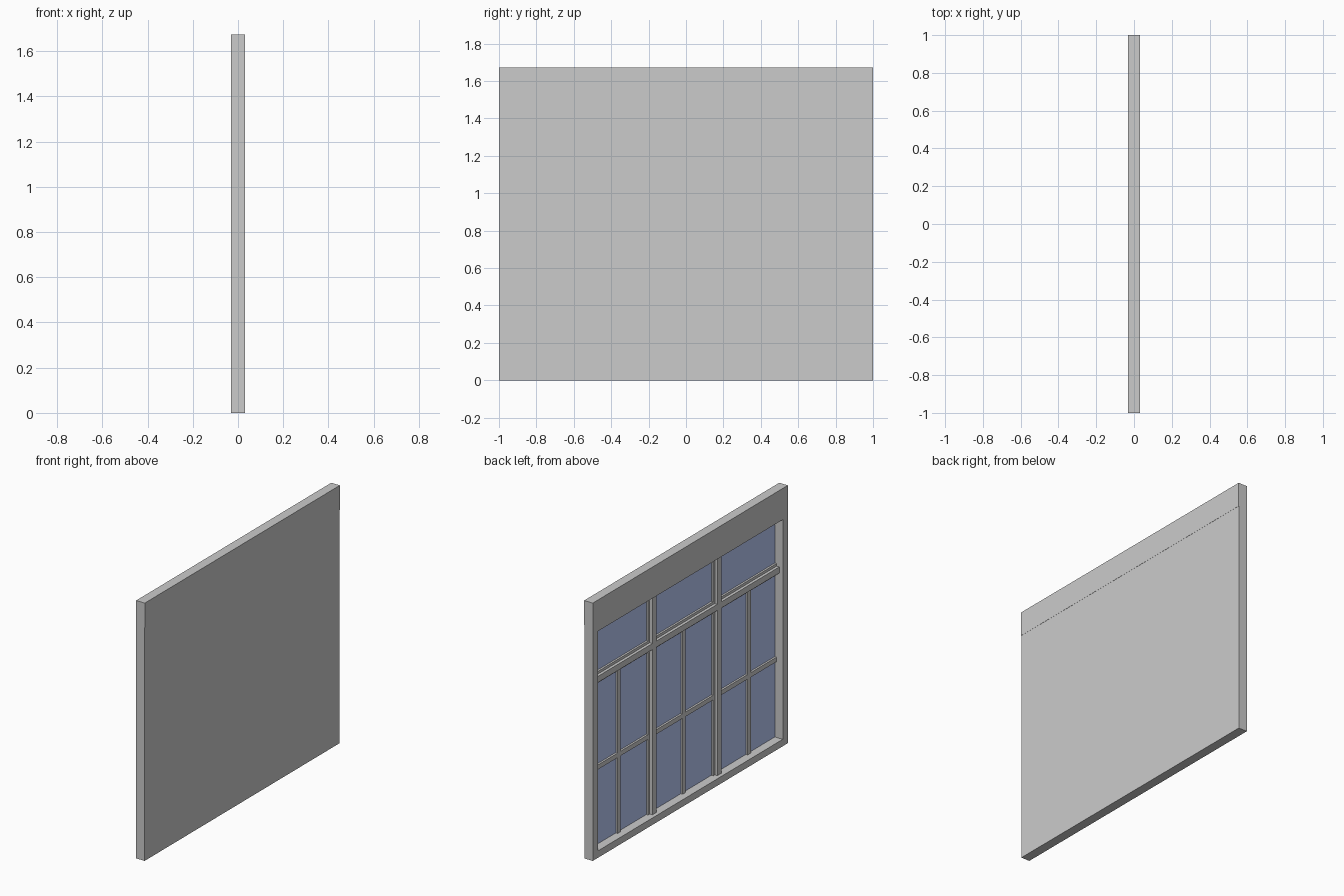
import bpy, bmesh

if "Cube" in bpy.data.objects:
    bpy.data.objects.remove(bpy.data.objects["Cube"])

HT = 1.673            # overall height
X_IN, X_OUT = -0.031, 0.031
X_BACK = 0.028        # rear plane of the frame ring
Y_OPEN = 0.948        # half width of the opening
Z_LO, Z_HI = 0.045, 1.47
GLASS_X = 0.026
BAR_X, MULL_X = 0.013, -0.006   # front planes of thin bars / raised beads
TRANSOM_Z = 1.137


def mesh_object(name, bm):
    bmesh.ops.recalc_face_normals(bm, faces=bm.faces)
    me = bpy.data.meshes.new(name)
    bm.to_mesh(me)
    bm.free()
    ob = bpy.data.objects.new(name, me)
    bpy.context.collection.objects.link(ob)
    return ob


def box(name, x, y, z):
    bm = bmesh.new()
    bmesh.ops.create_cube(bm, size=1)
    for v in bm.verts:
        v.co = [lo + (c + 0.5) * (hi - lo) for c, (lo, hi) in zip(v.co, (x, y, z))]
    return mesh_object(name, bm)


def rect(bm, x, y, z0, z1):
    return [bm.verts.new((x, s, z)) for s, z in ((-y, z0), (y, z0), (y, z1), (-y, z1))]


# Outer frame: one rectangular ring with a deep head
bm = bmesh.new()
outer = [rect(bm, x, 1, 0, HT) for x in (X_IN, X_BACK)]
inner = [rect(bm, x, Y_OPEN, Z_LO, Z_HI) for x in (X_IN, X_BACK)]
for i in range(4):
    j = (i + 1) % 4
    for a, b in ((outer[0], inner[0]), (outer[1], inner[1]),
                 (outer[0], outer[1]), (inner[0], inner[1])):
        bm.faces.new((a[i], a[j], b[j], b[i]))
mesh_object("window_frame", bm)

# Closed shutter and its slightly prouder box cover on the outside
box("shutter_panel", (X_BACK, X_OUT - 0.001), (-1, 1), (0, 1.515))
box("shutter_box_cover", (X_BACK, X_OUT), (-1, 1), (1.515, HT))

# Glass
glass = box("glass", (GLASS_X, 0.0275), (-Y_OPEN, Y_OPEN), (Z_LO, Z_HI))
mat = bpy.data.materials.new("glass_blue")
mat.diffuse_color = (0.5, 0.6, 0.95, 1)
mat.use_nodes = True
mat.node_tree.nodes["Principled BSDF"].inputs["Base Color"].default_value = mat.diffuse_color
glass.data.materials.append(mat)

# Main mullions: wide back stile with a narrow raised bead
for i, y in enumerate((-1 / 3, 1 / 3)):
    box(f"mullion_{i}", (BAR_X, GLASS_X), (y - 0.037, y + 0.037), (Z_LO, Z_HI))
    box(f"mullion_bead_{i}", (MULL_X, BAR_X), (y - 0.02, y + 0.02), (Z_LO, Z_HI))

# Transom, built the same way
box("transom", (BAR_X, GLASS_X), (-Y_OPEN, Y_OPEN), (TRANSOM_Z - 0.037, TRANSOM_Z + 0.037))
box("transom_bead", (MULL_X, BAR_X), (-Y_OPEN, Y_OPEN), (TRANSOM_Z - 0.02, TRANSOM_Z + 0.02))

# Thin glazing bars below the transom
for i, y in enumerate((-2 / 3, 0, 2 / 3)):
    box(f"glazing_bar_{i}", (BAR_X, GLASS_X), (y - 0.016, y + 0.016), (Z_LO, TRANSOM_Z - 0.037))
box("glazing_bar_horizontal", (BAR_X, GLASS_X), (-Y_OPEN, Y_OPEN), (0.537, 0.567))
